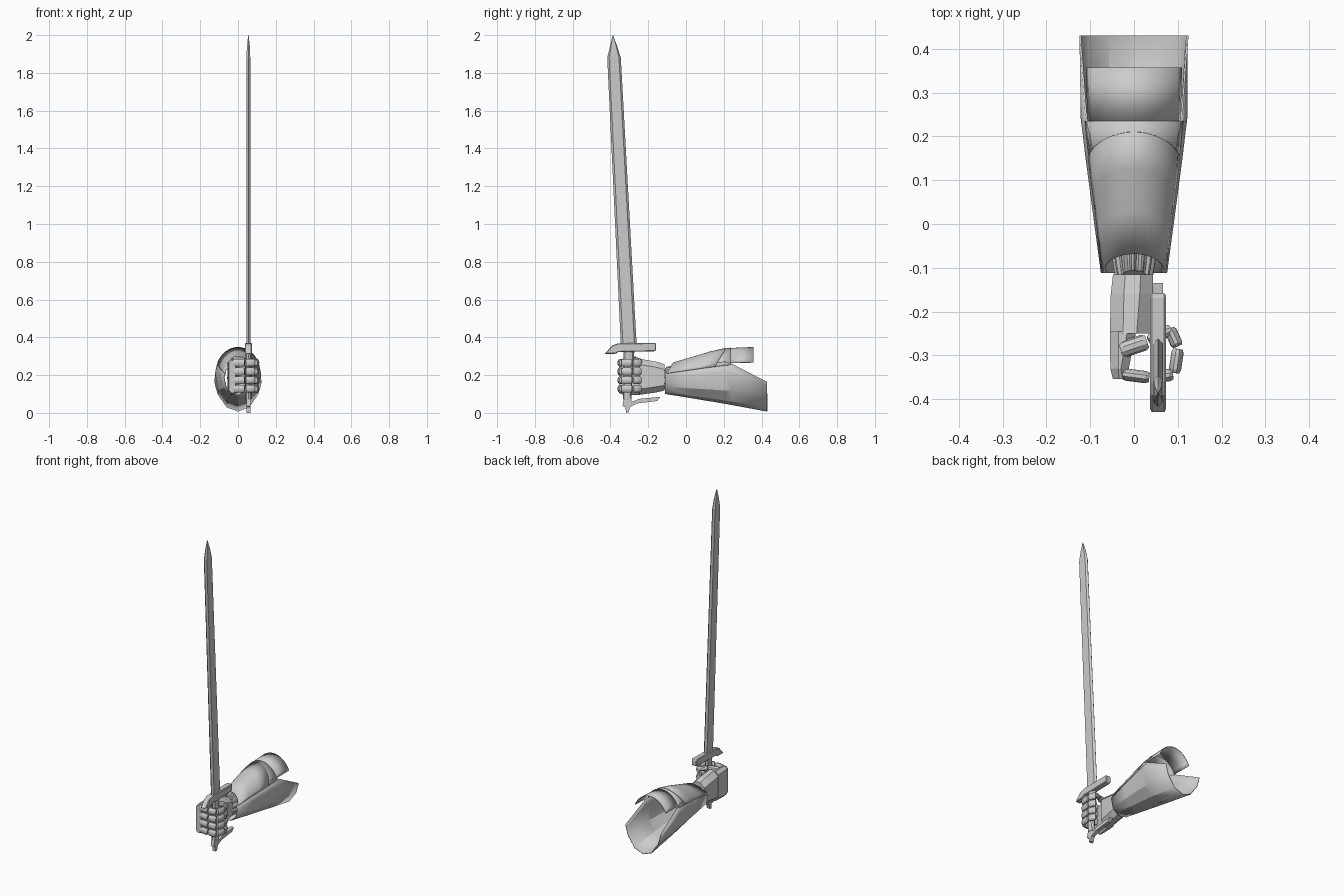
import bpy, bmesh
from math import sin, cos, pi, radians
from mathutils import Vector

if "Cube" in bpy.data.objects:
    bpy.data.objects.remove(bpy.data.objects["Cube"])


def make(name, verts, faces, smooth=False, solid=0, bevel=0):
    me = bpy.data.meshes.new(name)
    bm = bmesh.new()
    vs = [bm.verts.new(v) for v in verts]
    for f in faces:
        bm.faces.new([vs[i] for i in f])
    bmesh.ops.recalc_face_normals(bm, faces=bm.faces)
    bm.to_mesh(me)
    bm.free()
    ob = bpy.data.objects.new(name, me)
    bpy.context.collection.objects.link(ob)
    if solid:
        m = ob.modifiers.new("thickness", 'SOLIDIFY')
        m.thickness = solid
        m.offset = 0
    if bevel:
        m = ob.modifiers.new("bevel", 'BEVEL')
        m.width = bevel
        m.segments = 1
    if smooth:
        bpy.ops.object.select_all(action='DESELECT')
        ob.select_set(True)
        bpy.context.view_layer.objects.active = ob
        bpy.ops.object.shade_smooth_by_angle(angle=radians(28))
    return ob


def loft(name, rings, closed=True, caps=True, **kw):
    n = len(rings[0])
    verts = [p for r in rings for p in r]
    faces = []
    for k in range(len(rings) - 1):
        for i in range(n if closed else n - 1):
            j = (i + 1) % n
            faces.append((k * n + i, k * n + j, (k + 1) * n + j, (k + 1) * n + i))
    if closed and caps:
        faces += [tuple(range(n)), tuple(range(len(verts) - n, len(verts)))]
    return make(name, verts, faces, **kw)


def plate(name, prof, x0, x1, bevel=0):
    return loft(name, [[(x, y, z) for y, z in prof] for x in (x0, x1)], bevel=bevel)


def segment(name, a, b, rh, rv, taper=0.75):
    # Rounded finger joint with narrowed ends
    a, b = Vector(a), Vector(b)
    d = (b - a).normalized()
    side = d.cross(Vector((0, 0, 1))).normalized()
    up = side.cross(d)
    rings = []
    for t, s in ((0, taper), (0.15, 1), (0.85, 1), (1, taper)):
        c = a.lerp(b, t)
        rings.append([c + side * rh * s * cos(i * pi / 5) + up * rv * s * sin(i * pi / 5)
                      for i in range(10)])
    return loft(name, rings, smooth=True)


SX = 0.055  # sword plane

# Blade: bevelled hexagonal section with a pointed tip
rings = []
for y, z, hw, th in ((-0.303, 0.355, 0.042, 0.011), (-0.381, 1.88, 0.036, 0.010),
                     (-0.383, 1.94, 0.019, 0.008), (-0.387, 2.0, 0.001, 0.001)):
    f = hw * 0.72
    rings.append([(SX + a * th, y + b, z) for a, b in
                  ((0, -hw), (1, -f), (1, f), (0, hw), (-1, f), (-1, -f))])
loft("blade", rings)

# Crossguard
plate("crossguard", [(-0.432, 0.312), (-0.375, 0.312), (-0.358, 0.322), (-0.165, 0.326),
                     (-0.158, 0.334), (-0.158, 0.366), (-0.165, 0.371), (-0.36, 0.368),
                     (-0.39, 0.358)], SX - 0.018, SX + 0.018, bevel=0.004)

# Grip
loft("grip", [[(SX + 0.016 * cos(i * pi / 4), y + hw * sin(i * pi / 4), z) for i in range(8)]
              for y, z, hw in ((-0.302, 0.33, 0.029), (-0.308, 0.2, 0.026), (-0.312, 0.07, 0.022))])

# Hooked pommel
plate("pommel", [(-0.292, 0.09), (-0.288, 0.058), (-0.25, 0.074), (-0.135, 0.085),
                 (-0.152, 0.063), (-0.26, 0.05), (-0.296, 0.032), (-0.304, 0.003),
                 (-0.318, 0.0), (-0.32, 0.03), (-0.337, 0.036), (-0.327, 0.08)],
      SX - 0.011, SX + 0.011)


def box8(y, x0, x1, z0, z1, c):
    # Chamfered rectangular section
    return [(x, y, z) for x, z in ((x0 + c, z0), (x1 - c, z0), (x1, z0 + c), (x1, z1 - c),
                                   (x1 - c, z1), (x0 + c, z1), (x0, z1 - c), (x0, z0 + c))]


# Palm and back of the hand
loft("palm", [box8(-0.115, -0.048, 0.043, 0.118, 0.258, 0.028),
              box8(-0.16, -0.053, 0.043, 0.108, 0.272, 0.03),
              box8(-0.25, -0.055, 0.036, 0.095, 0.287, 0.03)])
loft("hand_back_plate", [box8(-0.245, -0.055, 0.005, 0.096, 0.286, 0.02),
                         box8(-0.33, -0.054, -0.012, 0.095, 0.288, 0.018),
                         box8(-0.354, -0.048, -0.012, 0.105, 0.278, 0.014)])

# Four fingers closed around the grip
path = [(-0.03, -0.342), (0.038, -0.351), (0.092, -0.343), (0.101, -0.282), (0.08, -0.236)]
for k, z in enumerate((0.265, 0.219, 0.173, 0.128)):
    for j in range(4):
        a, b = Vector((*path[j], z)), Vector((*path[j + 1], z))
        g = (b - a).normalized() * 0.003
        segment(f"finger_{k + 1}_joint_{j + 1}", a + g, b - g, 0.014, 0.0215)

# Thumb over the top
segment("thumb_base", (-0.03, -0.288, 0.28), (0.03, -0.268, 0.28), 0.019, 0.019)
segment("thumb_tip", (0.034, -0.266, 0.28), (0.084, -0.24, 0.272), 0.014, 0.015)

# Ribbed flexible wrist
N = 48
rings = []
for y, s in ((-0.135, 0.8), (-0.11, 0.9), (-0.07, 1.02), (0.02, 1.15)):
    rings.append([(s * (0.05 if i % 4 < 2 else 0.044) * cos(2 * pi * i / N), y + 0.03 * sin(2 * pi * i / N),
                   0.19 + s * (0.066 if i % 4 < 2 else 0.058) * sin(2 * pi * i / N)) for i in range(N)])
loft("wrist_ribs", rings)

# Forearm section table: y, half width, side height, top, bottom
TABLE = [(-0.12, 0.073, 0.18, 0.248, 0.104), (0.16, 0.111, 0.195, 0.33, 0.058),
         (0.24, 0.12, 0.20, 0.345, 0.044), (0.44, 0.125, 0.20, 0.352, 0.007)]


def arm(y, deg, s=1.0):
    for p, q in zip(TABLE, TABLE[1:]):
        if y <= q[0]:
            break
    t = (y - p[0]) / (q[0] - p[0])
    w, zc, top, bot = [u + (v - u) * t for u, v in zip(p[1:], q[1:])]
    c, n = cos(radians(deg)), sin(radians(deg))
    return (s * w * c, y, zc + s * ((top - zc) if n > 0 else (zc - bot)) * n)


# Lower forearm shell, creased along the bottom and cut away at the elbow
rings = []
for y, a in ((-0.112, 30), (0.03, 30), (0.16, 33), (0.21, 31), (0.24, 25), (0.43, -11)):
    angs = [a, min(a, 0) + (a - min(a, 0)) * 0.4 - 5, -32, -62, -90]
    half = [arm(y, d) for d in angs]
    rings.append(half + [(-p[0], p[1], p[2]) for p in half[-2::-1]])
loft("forearm_lower_shell", rings, closed=False, smooth=True, solid=0.004)

# Upper forearm plate with arched ends
rings = []
for t in (0, 0.35, 0.7, 1):
    r = []
    for i in range(17):
        d = 22 + 136 * i / 16
        k = (sin(radians(d)) - 0.37) / 0.63
        y0, y1 = -0.105 + 0.037 * k, 0.152 + 0.058 * k
        r.append(arm(y0 + (y1 - y0) * t, d, 1.02))
    rings.append(r)
loft("forearm_top_plate", rings, closed=False, smooth=True, solid=0.004)

# Elbow bands under the top plate
for name, ya, yb, s, a in (("forearm_band", 0.13, 0.235, 1.0, 22), ("elbow_band", 0.233, 0.357, 0.985, 27)):
    loft(name, [[arm(y, a + (180 - 2 * a) * i / 16, s) for i in range(17)] for y in (ya, yb)],
         closed=False, smooth=True, solid=0.004)
